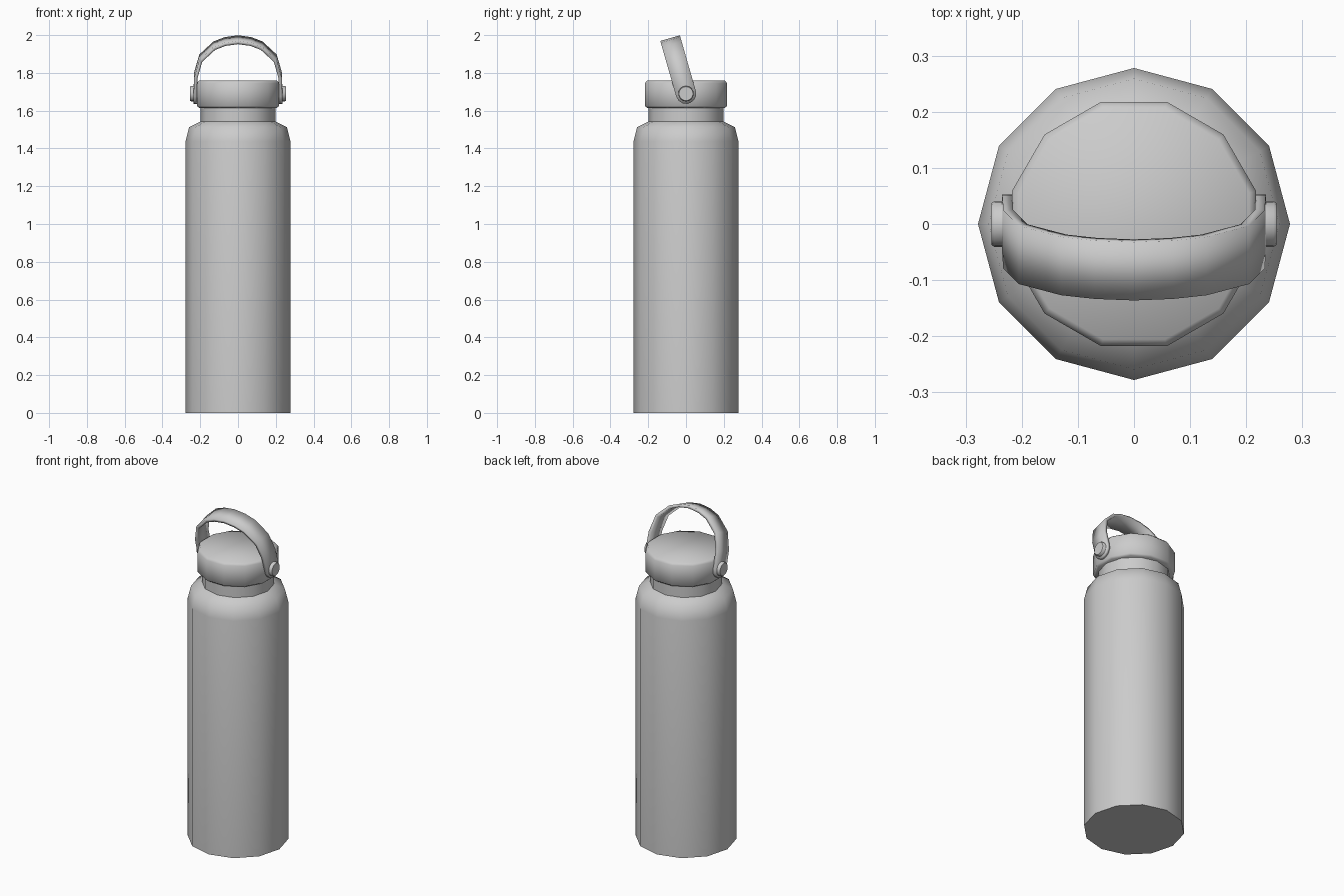
import bpy, bmesh
from math import sin, cos, tau, radians

if "Cube" in bpy.data.objects:
    bpy.data.objects.remove(bpy.data.objects["Cube"])


def finish(name, bm, angle):
    bmesh.ops.recalc_face_normals(bm, faces=bm.faces)
    return add_object(name, bm, angle)


def add_object(name, bm, angle):
    mesh = bpy.data.meshes.new(name)
    bm.to_mesh(mesh)
    bm.free()
    ob = bpy.data.objects.new(name, mesh)
    bpy.context.collection.objects.link(ob)
    bpy.ops.object.select_all(action='DESELECT')
    ob.select_set(True)
    bpy.context.view_layer.objects.active = ob
    bpy.ops.object.shade_smooth_by_angle(angle=radians(angle))
    return ob


def lathe(name, profile, sides=12, turn=0.0, angle=60):
    """Closed solid of revolution from (radius, z) points, bottom to top."""
    bm = bmesh.new()
    rings = [[bm.verts.new((r * cos(turn + tau * i / sides),
                            r * sin(turn + tau * i / sides), z))
              for i in range(sides)] for r, z in profile]
    for lo, hi in zip(rings, rings[1:]):
        for i in range(sides):
            j = (i + 1) % sides
            bm.faces.new((lo[i], lo[j], hi[j], hi[i]))
    bm.faces.new(rings[0][::-1])
    bm.faces.new(rings[-1])
    return finish(name, bm, angle)


# Bottle with shoulder and neck
lathe("bottle_body", [(0.278, 0), (0.278, 1.437), (0.259, 1.512),
                      (0.199, 1.543), (0.199, 1.63)])

# Lid with chamfered rims, flat side to the front
lathe("lid", [(0.214, 1.615), (0.2255, 1.625), (0.2255, 1.745), (0.213, 1.759)],
      turn=radians(15))

# Carry strap: arch with rounded ends, tilted forward about the pivots
PIVOT_Z, HALF, TILT = 1.69, 0.054, radians(16)
half_path = [(0.235, -HALF * sin(radians(a)), HALF * cos(radians(a)))
             for a in (80, 55, 28)]
half_path += [(x, h, HALF) for x, h in
              ((0.235, 0), (0.233, 0.10), (0.205, 0.20), (0.13, 0.272), (0.07, 0.296))]
path = half_path + [(0, 0.306, HALF)] + [(-x, h, w) for x, h, w in reversed(half_path)]
bm = bmesh.new()
pairs = [(bm.verts.new((x, -w, h)), bm.verts.new((x, w, h))) for x, h, w in path]
for a, b in zip(pairs, pairs[1:]):
    bm.faces.new((a[0], a[1], b[1], b[0]))
strap = add_object("carry_strap", bm, 40)
strap.location.z = PIVOT_Z
strap.rotation_euler.x = TILT
solid = strap.modifiers.new("thickness", 'SOLIDIFY')
solid.thickness = 0.018
solid.offset = -1
# keep the edge smoothing after the thickness
strap.modifiers.move(strap.modifiers.find("thickness"), 0)

# Pivot buttons on both sides
for side, label in ((1, "right"), (-1, "left")):
    pin = lathe("pivot_button_" + label,
                [(0.041, 0), (0.041, 0.038), (0.037, 0.043)], sides=16, angle=40)
    pin.location = (side * 0.211, 0, PIVOT_Z)
    pin.rotation_euler.y = side * radians(90)
